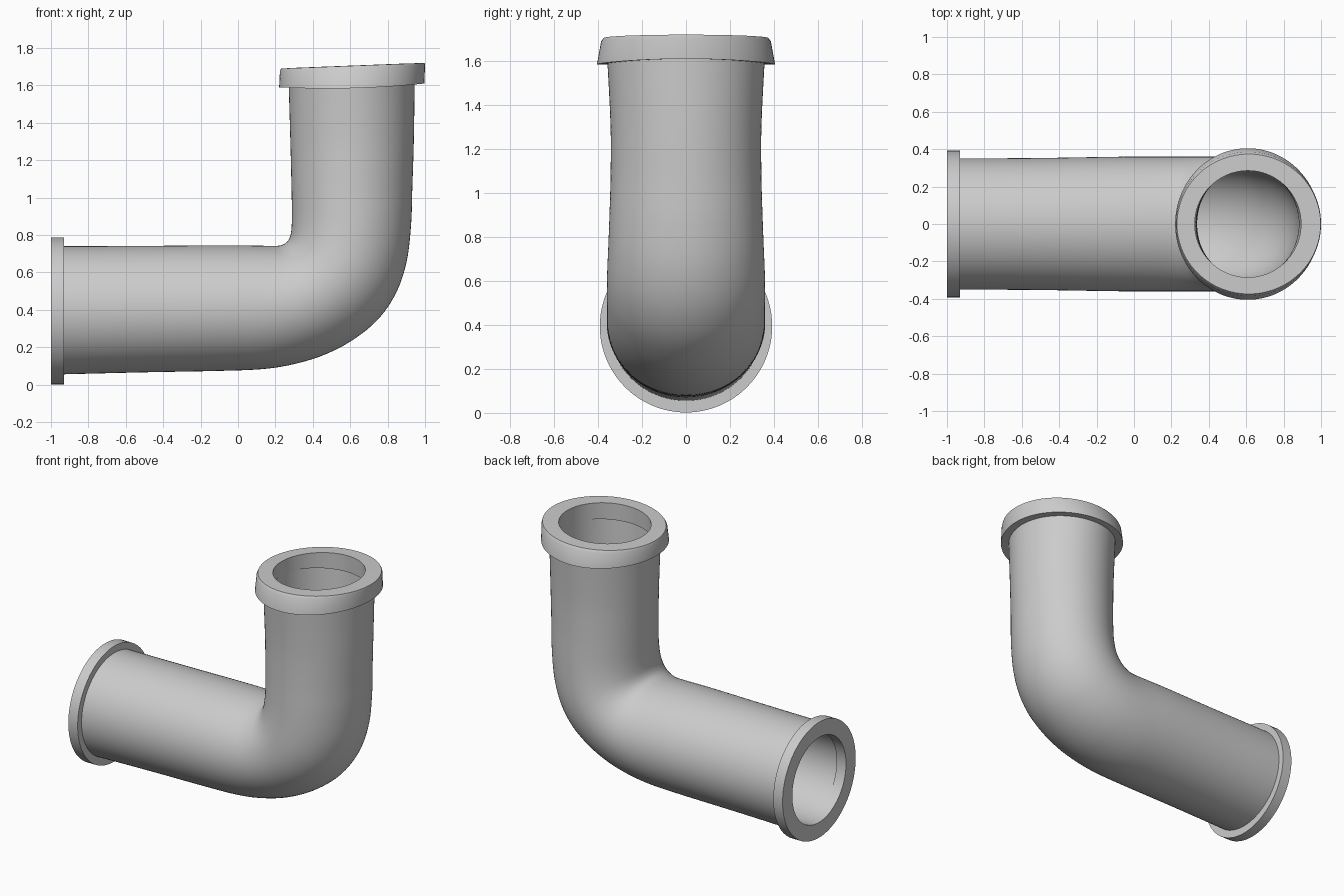
import bpy, bmesh, math
from mathutils import Vector

if "Cube" in bpy.data.objects:
    bpy.data.objects.remove(bpy.data.objects["Cube"])

N = 96  # segments around the pipe


def ring(p, o, w, drop=0.0):
    """Elliptical section: crook-side point p, outer-side point o (x, z), half width w in y."""
    pts = []
    for i in range(N):
        a = 2 * math.pi * i / N
        k = (1 + math.cos(a)) / 2
        s = math.sin(a)
        pts.append(Vector((p[0] + (o[0] - p[0]) * k, w * s,
                           p[1] + (o[1] - p[1]) * k - drop * s * s)))
    return pts


def loft(name, rings):
    """Join rings into a closed tube whose last ring meets the first."""
    bm = bmesh.new()
    vs = [[bm.verts.new(c) for c in r] for r in rings]
    for j in range(len(vs)):
        a, b = vs[j], vs[(j + 1) % len(vs)]
        for i in range(N):
            n = (i + 1) % N
            bm.faces.new((a[i], a[n], b[n], b[i]))
    bmesh.ops.recalc_face_normals(bm, faces=bm.faces)
    me = bpy.data.meshes.new(name)
    bm.to_mesh(me)
    bm.free()
    ob = bpy.data.objects.new(name, me)
    bpy.context.collection.objects.link(ob)
    bpy.ops.object.select_all(action='DESELECT')
    ob.select_set(True)
    bpy.context.view_layer.objects.active = ob
    bpy.ops.object.shade_smooth_by_angle(angle=math.radians(35))
    return ob


# Elbow sections: inner x, z, outer x, z, half width
sections = [
    (-.95, .740, -.95, .055, .350), (-.50, .742, -.50, .066, .353),
    (-.05, .745, -.05, .075, .360), (.12, .743, .15, .085, .360),
    (.20, .742, .30, .110, .360), (.235, .747, .45, .155, .360),
    (.262, .763, .60, .230, .360), (.278, .790, .74, .340, .360),
    (.285, .825, .84, .480, .358), (.288, .880, .90, .650, .353),
    (.288, .950, .925, .85, .348), (.285, 1.10, .932, 1.05, .343),
    (.280, 1.30, .940, 1.30, .343), (.270, 1.64, .945, 1.65, .360),
]


def smooth_path(secs, steps=5):
    """Non-uniform cubic interpolation between the sections."""
    t = [0.0]
    for a, b in zip(secs, secs[1:]):
        t.append(t[-1] + (math.dist(a[:2], b[:2]) + math.dist(a[2:4], b[2:4])) / 2)
    last = len(secs) - 1
    slope = []
    for i in range(last + 1):
        l, r = max(i - 1, 0), min(i + 1, last)
        slope.append([(q - p) / (t[r] - t[l]) for p, q in zip(secs[l], secs[r])])
    out = []
    for i in range(last):
        h = t[i + 1] - t[i]
        for k in range(steps):
            u = k / steps
            a, b = 2*u**3 - 3*u**2 + 1, 3*u**2 - 2*u**3
            c, d = h * (u**3 - 2*u**2 + u), h * (u**3 - u**2)
            out.append([a*p + b*q + c*m + d*n for p, q, m, n in
                        zip(secs[i], secs[i + 1], slope[i], slope[i + 1])])
    return out + [list(secs[-1])]


# Elbow pipe: outer skin, then inner skin back again
wall = 0.05
outer, inner = [], []
for px, pz, ox, oz, w in smooth_path(sections):
    p, o = Vector((px, pz)), Vector((ox, oz))
    d = (o - p).normalized() * wall
    outer.append(ring(p, o, w))
    inner.append(ring(p + d, o - d, w - wall))
loft("elbow_pipe", outer + inner[::-1])

# Flange on the horizontal end
loft("side_flange", [ring((x, .394 + r), (x, .394 - r), r) for x, r in
                     [(-.93, .392), (-1, .392), (-1, .288), (-.93, .288)]])

# Tilted, slightly tapered collar on the upright end
loft("top_collar", [
    ring((.325, 1.60), (.893, 1.61), .288, .012),
    ring((.220, 1.59), (.996, 1.61), .405, .015),
    ring((.224, 1.675), (1.0, 1.705), .386),
    ring((.230, 1.69), (.998, 1.72), .374),
    ring((.325, 1.695), (.893, 1.717), .285),
])
